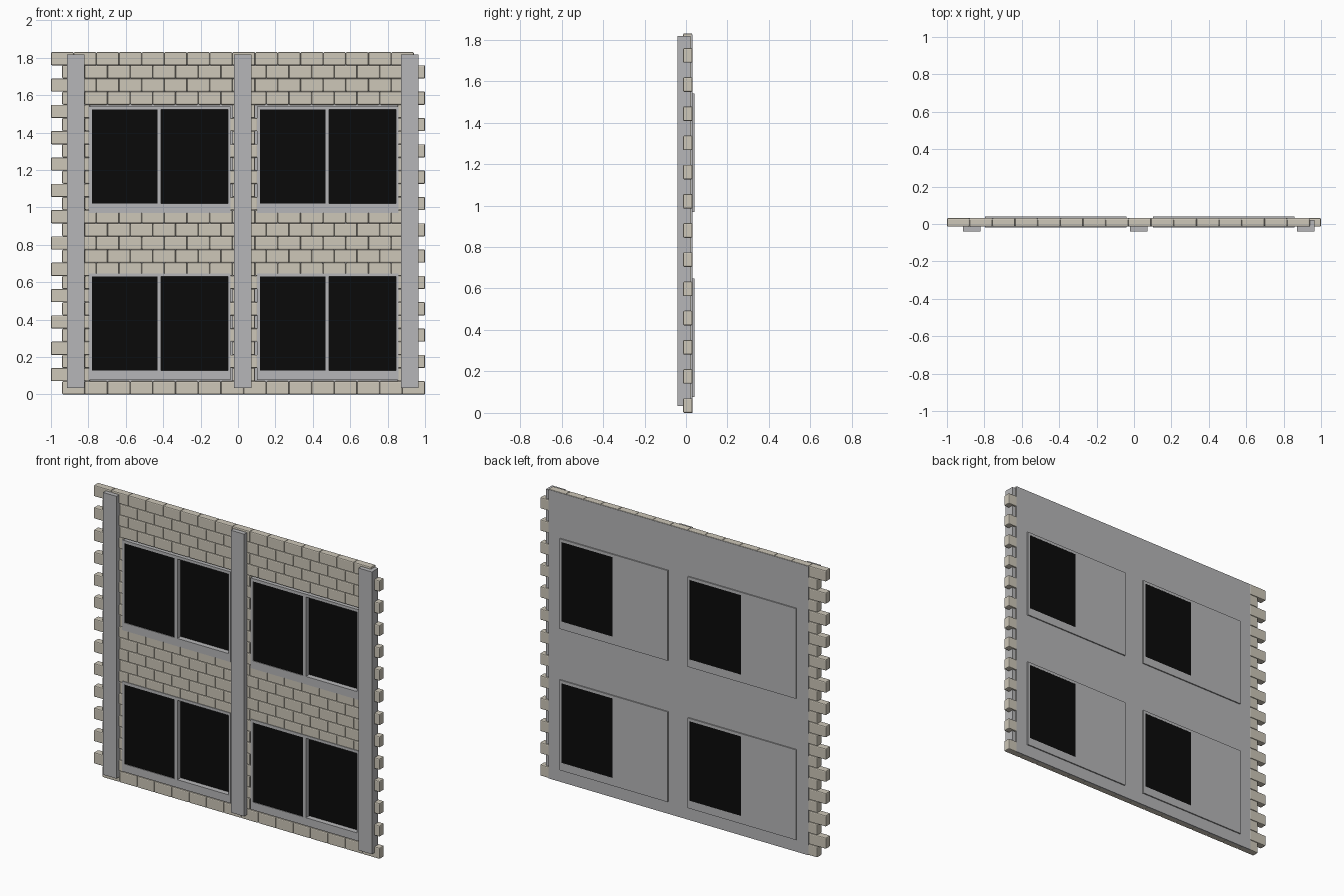
import bpy, bmesh
from mathutils import Matrix, Vector

if "Cube" in bpy.data.objects:
    bpy.data.objects.remove(bpy.data.objects["Cube"])


def material(name, rgb):
    m = bpy.data.materials.new(name)
    m.diffuse_color = (*rgb, 1)
    m.use_nodes = True
    m.node_tree.nodes["Principled BSDF"].inputs["Base Color"].default_value = m.diffuse_color
    return m


STONE = material("pale_stone", (0.61, 0.57, 0.48))
GREY = material("grey_concrete", (0.47, 0.47, 0.48))
BLACK = material("black_glass", (0.003, 0.003, 0.003))


def boxes(name, mat, bounds):
    """One object made of boxes given as (x0, x1, y0, y1, z0, z1)."""
    bm = bmesh.new()
    for x0, x1, y0, y1, z0, z1 in bounds:
        centre = Vector(((x0 + x1) / 2, (y0 + y1) / 2, (z0 + z1) / 2))
        size = Matrix.Diagonal((x1 - x0, y1 - y0, z1 - z0, 1))
        bmesh.ops.create_cube(bm, size=1, matrix=Matrix.Translation(centre) @ size)
    mesh = bpy.data.meshes.new(name)
    bm.to_mesh(mesh)
    bm.free()
    mesh.materials.append(mat)
    ob = bpy.data.objects.new(name, mesh)
    bpy.context.collection.objects.link(ob)
    return ob


ROWS, COLS = 26, 16
ROW_H = 1.83 / ROWS
BRICK = 1.94 / COLS
WIN_X = (-0.797, 0.101)      # left edges of the window columns
WIN_Z = (0.077, 0.970)       # bottom edges of the window rows
WIN_W, WIN_H = 0.757, 0.570

# Brick wall: alternate rows shifted half a brick, clipped at the openings
bricks = []
for r in range(ROWS):
    z0, z1 = r * ROW_H, (r + 1) * ROW_H
    start = -0.94 if r % 2 == 0 else -1.0
    in_window = any(w < (z0 + z1) / 2 < w + WIN_H for w in WIN_Z)
    for c in range(COLS):
        pieces = [(start + c * BRICK, start + (c + 1) * BRICK)]
        if in_window:
            for w in WIN_X:
                lo, hi = w + 0.005, w + WIN_W - 0.005
                pieces = [p for a, b in pieces
                          for p in ((a, min(b, lo)), (max(a, hi), b))
                          if p[1] - p[0] > 0.016]
        bricks += [(a, b, -0.014, 0.031, z0, z1) for a, b in pieces]
wall = boxes("brick_wall", STONE, bricks)
bevel = wall.modifiers.new("soft_edges", 'BEVEL')
bevel.width = 0.006
bevel.segments = 2

# Plain back panel
boxes("back_panel", GREY, [(-0.88, 0.94, 0.021, 0.0325, 0.0, 1.826)])

# Three vertical pilasters
boxes("pilasters", GREY, [(x, x + 0.093, -0.041, 0.022, 0.033, 1.817)
                          for x in (-0.914, -0.021, 0.872)])

# Sliding windows: left pane at the front, right pane set back
for i, x in enumerate(WIN_X):
    for j, z in enumerate(WIN_Z):
        x1, z1 = x + WIN_W, z + WIN_H
        g0, g1 = z + 0.050, z1 - 0.018
        m0, m1 = x + 0.367, x + 0.386
        f, b = -0.018, 0.040
        tag = f"{i}_{j}"
        boxes("window_frame_" + tag, GREY, [
            (x, x1, f, b, z, g0),                    # sill
            (x, x1, f, b, g1, z1),                   # head
            (x, x + 0.017, f, b, g0, g1),            # left jamb
            (x1 - 0.014, x1, f, b, g0, g1),          # right jamb
            (m0, m1, f, b, g0, g1),                  # mullion
            (x + 0.017, m0, 0.030, b, g0, g1)])      # back cover
        boxes("front_pane_" + tag, BLACK, [(x + 0.017, m0, -0.014, -0.006, g0, g1)])
        boxes("rear_pane_" + tag, BLACK, [(m1, x1 - 0.014, 0.015, 0.0395, g0, g1)])
